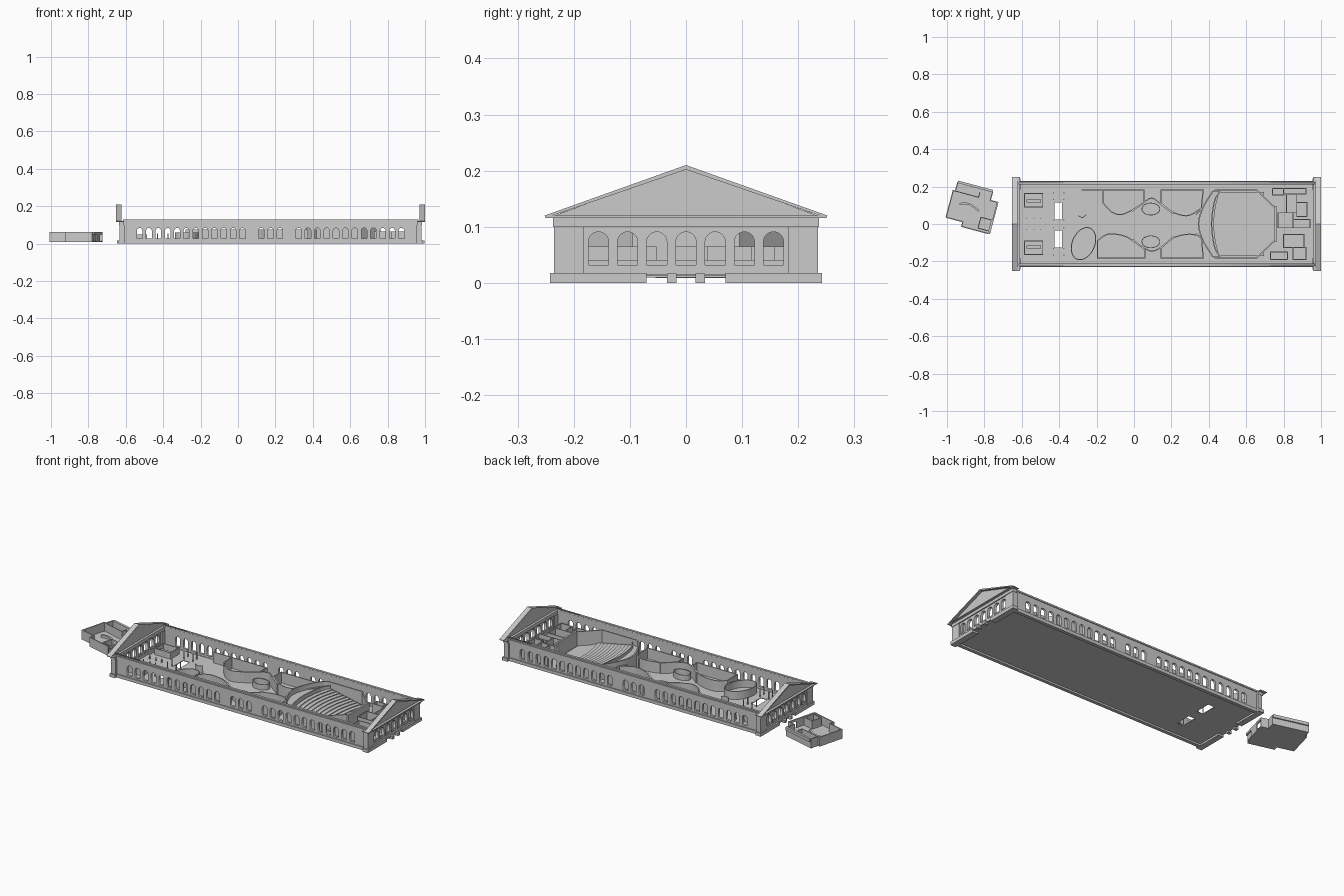
import bpy, bmesh, math
from mathutils import Matrix, Vector

if "Cube" in bpy.data.objects:
    bpy.data.objects.remove(bpy.data.objects["Cube"])

CX = 0.174           # centre of the main hall along x
FLOOR = 0.014


def mesh_obj(name, bm, mat=None):
    if mat:
        bm.transform(mat)
    bmesh.ops.recalc_face_normals(bm, faces=bm.faces)
    me = bpy.data.meshes.new(name)
    bm.to_mesh(me)
    bm.free()
    ob = bpy.data.objects.new(name, me)
    bpy.context.collection.objects.link(ob)
    return ob


def prism(name, pts, z0, z1, mat=None):
    bm = bmesh.new()
    f = bm.faces.new([bm.verts.new((p[0], p[1], z0)) for p in pts])
    r = bmesh.ops.extrude_face_region(bm, geom=[f])
    for v in r['geom']:
        if isinstance(v, bmesh.types.BMVert):
            v.co.z = z1
    return mesh_obj(name, bm, mat)


def box(name, x0, x1, y0, y1, z0, z1, mat=None):
    return prism(name, [(x0, y0), (x1, y0), (x1, y1), (x0, y1)], z0, z1, mat)


def panel(name, outer, holes, thick, mat):
    """Flat sheet with holes, made from a filled 2D curve."""
    cu = bpy.data.curves.new(name, 'CURVE')
    cu.dimensions, cu.fill_mode, cu.extrude = '2D', 'BOTH', thick / 2
    for loop in [outer] + holes:
        s = cu.splines.new('POLY')
        s.points.add(len(loop) - 1)
        for p, q in zip(s.points, loop):
            p.co = (q[0], q[1], 0, 1)
        s.use_cyclic_u = True
    tmp = bpy.data.objects.new(name + "_curve", cu)
    bpy.context.collection.objects.link(tmp)
    me = bpy.data.meshes.new_from_object(tmp.evaluated_get(bpy.context.evaluated_depsgraph_get()))
    bpy.data.objects.remove(tmp)
    bm = bmesh.new()
    bm.from_mesh(me)
    bmesh.ops.remove_doubles(bm, verts=bm.verts, dist=1e-5)
    return mesh_obj(name, bm, mat)


def rect(x0, x1, y0, y1):
    return [(x0, y0), (x1, y0), (x1, y1), (x0, y1)]


def arch(c, w, z0, z1):
    r = w / 2
    return [(c - r, z0), (c + r, z0)] + [(c + r * math.cos(math.pi * i / 10), z1 - r + r * math.sin(math.pi * i / 10)) for i in range(11)]


def upright(x, y, along_y=False):
    if along_y:
        return Matrix(((0, 0, 1, x), (1, 0, 0, y), (0, 1, 0, 0), (0, 0, 0, 1)))
    return Matrix(((1, 0, 0, x), (0, 0, -1, y), (0, 1, 0, 0), (0, 0, 0, 1)))


def spline(pts, n=6):
    out = []
    for i in range(len(pts) - 1):
        p = [Vector(pts[max(0, min(len(pts) - 1, i + k))]) for k in (-1, 0, 1, 2)]
        for j in range(n):
            t = j / n
            out.append(0.5 * (2 * p[1] + (p[2] - p[0]) * t + (2 * p[0] - 5 * p[1] + 4 * p[2] - p[3]) * t * t
                              + (3 * p[1] - p[0] - 3 * p[2] + p[3]) * t ** 3))
    return out + [Vector(pts[-1])]


def ribbon(name, pts, z0, z1, t=0.006, closed=False, mat=None):
    """Wall of constant thickness along a plan path."""
    pts = [Vector(p) for p in pts]
    n = len(pts)
    bm = bmesh.new()
    rings = []
    for i, p in enumerate(pts):
        a = pts[i - 1] if (i or closed) else p
        b = pts[(i + 1) % n] if (i < n - 1 or closed) else p
        d1, d2 = (p - a), (b - p)
        d1 = d1.normalized() if d1.length else d2.normalized()
        d2 = d2.normalized() if d2.length else d1
        m = Vector((-(d1 + d2).y, (d1 + d2).x)).normalized()
        m *= t / 2 / max(0.5, m.dot(Vector((-d1.y, d1.x))))
        l, r = p + m, p - m
        rings.append([bm.verts.new((q.x, q.y, z)) for q, z in ((l, z0), (r, z0), (r, z1), (l, z1))])
    for i in range(n if closed else n - 1):
        a, b = rings[i], rings[(i + 1) % n]
        for k in range(4):
            bm.faces.new((a[k], a[(k + 1) % 4], b[(k + 1) % 4], b[k]))
    if not closed:
        bm.faces.new(rings[0])
        bm.faces.new(rings[-1])
    return mesh_obj(name, bm, mat)


def oval(cx, cy, rx, ry, rot=0, n=32):
    c, s = math.cos(rot), math.sin(rot)
    return [(cx + rx * math.cos(a) * c - ry * math.sin(a) * s, cy + rx * math.cos(a) * s + ry * math.sin(a) * c)
            for a in (2 * math.pi * i / n for i in range(n))]


# Hall floor with two stair openings
panel("hall_floor", rect(-0.625, 0.973, -0.222, 0.222),
      [rect(-0.425, -0.385, 0.025, 0.115), rect(-0.425, -0.385, -0.125, -0.035)], 0.004, Matrix.Translation((0, 0, 0.012)))

# Long walls with arched windows in groups of 12, 3 and 12
xs = [CX + s * (0.15 + 0.05 * i) for i in range(12) for s in (-1, 1)] + [CX - 0.05, CX, CX + 0.05]
for s, side in ((-1, "front"), (1, "back")):
    panel(side + "_wall", rect(-0.615, 0.965, 0.012, 0.128), [arch(x, 0.03, 0.027, 0.084) for x in xs], 0.013, upright(0, s * 0.217))
    box(side + "_wall_plinth", -0.62, 0.97, s * 0.21, s * 0.229, 0, 0.018)
    box(side + "_wall_cornice", -0.62, 0.97, s * 0.21, s * 0.228, 0.116, 0.121)

# End facades with gables, built outwards from the hall centre
for s, side in ((-1, "left"), (1, "right")):
    def X(d):
        return CX + s * d
    panel(side + "_facade", rect(-0.232, 0.232, 0.014, 0.118), [arch(0.052 * i, 0.036, 0.032, 0.091) for i in range(-3, 4)],
          0.016, upright(X(0.797), 0, True))
    box(side + "_architrave", X(0.783), X(0.811), -0.237, 0.237, 0.100, 0.116)
    box(side + "_cornice", X(0.783), X(0.824), -0.25, 0.25, 0.116, 0.12)
    prism(side + "_gable", [(-0.24, 0.118), (0.24, 0.118), (0, 0.206)], -0.007, 0.007, upright(X(0.803), 0, True))
    for m in (-1, 1):
        prism(side + "_gable_roof", [(0, 0.21), (m * 0.252, 0.12), (m * 0.25, 0.116), (0, 0.202)], -0.0145, 0.0145,
              upright(X(0.811), 0, True))
        box(side + "_pilaster", X(0.78), X(0.808), m * 0.182, m * 0.235, 0.018, 0.1)
        box(side + "_plinth", X(0.78), X(0.814), m * 0.07, m * 0.242, 0, 0.018)
        box(side + "_step_post", X(0.8), X(0.822), m * 0.017, m * 0.034, 0, 0.017)
    for i in range(-3, 4):
        box(side + "_window_sill", X(0.792), X(0.8), 0.052 * i - 0.018, 0.052 * i + 0.018, 0.032, 0.041)
    box(side + "_doorstep", X(0.76), X(0.81), -0.07, 0.07, 0.01, 0.013)

# Curved gallery partitions
Z1 = 0.075
bowls = {
    "gallery_a": [(-0.165, 0.182), (-0.165, 0.112), (-0.12, 0.065), (-0.07, 0.05), (-0.01, 0.075), (0.052, 0.115), (0.053, 0.182)],
    "gallery_b": [(0.145, 0.182), (0.145, 0.112), (0.21, 0.062), (0.29, 0.045), (0.36, 0.085), (0.37, 0.182)],
    "gallery_c": [(-0.195, -0.182), (-0.195, -0.09), (-0.14, -0.055), (-0.05, -0.065), (0.025, -0.112), (0.058, -0.14), (0.058, -0.182)],
    "gallery_d": [(0.145, -0.182), (0.145, -0.13), (0.21, -0.075), (0.29, -0.055), (0.36, -0.065), (0.37, -0.182)]}
for name, p in bowls.items():
    ribbon(name + "_wall", [p[0]] + spline(p[1:-1]) + [p[-1]], FLOOR, Z1, closed=True)
ribbon("gallery_extension", [(-0.28, 0.182), (-0.165, 0.182)], FLOOR, Z1)
ribbon("wave_wall_back", spline([(-0.01, 0.068), (0.04, 0.105), (0.095, 0.138), (0.15, 0.1), (0.21, 0.054)]), FLOOR, Z1)
ribbon("wave_wall_front", spline([(-0.01, -0.08), (0.04, -0.12), (0.095, -0.145), (0.15, -0.12), (0.21, -0.068)]), FLOOR, Z1)
for s in (-1, 1):
    ribbon("link_wall", spline([(0.33, s * 0.05), (0.37, s * 0.09), (0.40, s * 0.13), (0.42, s * 0.175)]), FLOOR, Z1)

# Oval rooms and a small curved screen
ribbon("oval_room", oval(-0.27, -0.105, 0.06, 0.09, -0.4), FLOOR, 0.06, 0.005, True)
prism("oval_platform", oval(-0.27, -0.105, 0.055, 0.085, -0.4), FLOOR, 0.02)
for y in (0.08, -0.095):
    ribbon("oval_kiosk", oval(0.09, y, 0.048, 0.032), FLOOR, 0.045, 0.004, True)
ribbon("curved_screen", spline([(-0.3, 0.045), (-0.275, 0.035), (-0.255, 0.05)]), FLOOR, 0.055, 0.004)

# Auditorium shell
arc = spline([(0.42, -0.172), (0.37, -0.09), (0.345, 0), (0.37, 0.09), (0.42, 0.172)])
shell = [(0.75, -0.09), (0.655, -0.183), (0.44, -0.183)] + arc + [(0.44, 0.183), (0.655, 0.183), (0.75, 0.09)]
ribbon("auditorium_wall", shell, FLOOR, 0.1, 0.007)
inner = spline([(0.46, -0.175), (0.43, -0.12), (0.415, 0), (0.43, 0.12), (0.46, 0.175)])
ribbon("auditorium_back_wall", inner, FLOOR, 0.085, 0.006)
prism("rear_gallery", arc + inner[::-1], FLOOR, 0.07)

# Raked seating, bowed tiers stepping down to the stage
TIERS = 11
for i in range(TIERS):
    x0, x1 = 0.425 + i * 0.022, 0.425 + (i + 1) * 0.022
    def row(x):
        return [(x + 0.03 * (k / 5) ** 2, 0.172 * k / 5) for k in range(-5, 6)]
    prism("seat_tier", row(x0) + row(x1)[::-1], FLOOR, 0.068 - 0.0045 * i)
x = 0.425 + TIERS * 0.022
prism("stage_floor", [(x, 0), (x + 0.005, -0.16), (0.745, -0.09), (0.745, 0.09), (x + 0.005, 0.16)], FLOOR, 0.02)
box("stage_wall", 0.752, 0.762, -0.095, 0.095, FLOOR, 0.1)

# Service rooms behind the stage
for x0, x1, y0, y1 in ((0.74, 0.80, 0.155, 0.19), (0.80, 0.92, 0.16, 0.19), (0.815, 0.87, 0.06, 0.16), (0.87, 0.925, 0.04, 0.115),
                       (0.77, 0.85, -0.02, 0.06), (0.85, 0.94, -0.02, 0.025), (0.80, 0.91, -0.125, -0.055),
                       (0.73, 0.82, -0.19, -0.15), (0.85, 0.92, -0.19, -0.125)):
    ribbon("service_room", rect(x0, x1, y0, y1), FLOOR, 0.065, 0.005, True)

# Entrance counters and slim columns
for s in (-1, 1):
    ribbon("cloakroom", rect(-0.585, -0.488, s * 0.09, s * 0.163), FLOOR, 0.05, 0.005, True)
    box("cloakroom_counter", -0.575, -0.498, s * 0.115, s * 0.13, FLOOR, 0.035)
    for x in (-0.43, -0.375):
        for y in (0.02, 0.13, 0.165):
            prism("column", oval(x, s * y, 0.003, 0.003, 0, 8), 0.01, 0.055)
    for x in (-0.575, -0.535, -0.5):
        prism("barrier_post", oval(x, s * 0.028, 0.003, 0.003, 0, 8), 0.01, 0.035)

# Detached open pavilion, turned 15 degrees
P = Matrix.Translation((-0.866, 0.09, 0)) @ Matrix.Rotation(math.radians(-15), 4, 'Z')
plan = [(-0.12, -0.088), (-0.027, -0.088), (-0.027, -0.114), (0.12, -0.114), (0.12, -0.09), (0.13, -0.09), (0.13, 0.06),
        (0.085, 0.06), (0.085, 0.108), (-0.108, 0.108), (-0.108, 0.06), (-0.12, 0.06)]
prism("pavilion_floor", plan, 0.009, 0.013, P)
ribbon("pavilion_wall", plan[6:] + plan[:4], 0.009, 0.062, 0.006, mat=P)
ribbon("pavilion_door_wall", [(0.127, -0.05), (0.127, 0.01)], 0.009, 0.062, 0.006, mat=P)
box("pavilion_lintel", 0.122, 0.13, -0.114, 0.06, 0.05, 0.062, P)
box("pavilion_eave", -0.108, 0.085, 0.108, 0.118, 0.045, 0.062, P)
ribbon("pavilion_partition", [(-0.108, 0.06), (0.02, 0.06), (0.02, 0.09)], 0.013, 0.06, 0.005, mat=P)
ribbon("pavilion_room", rect(0.06, 0.12, -0.10, -0.04), 0.013, 0.06, 0.005, True, P)
ribbon("pavilion_bench", spline([(-0.07, 0.0), (-0.02, 0.012), (0.04, -0.01)]), 0.013, 0.028, 0.01, mat=P)
